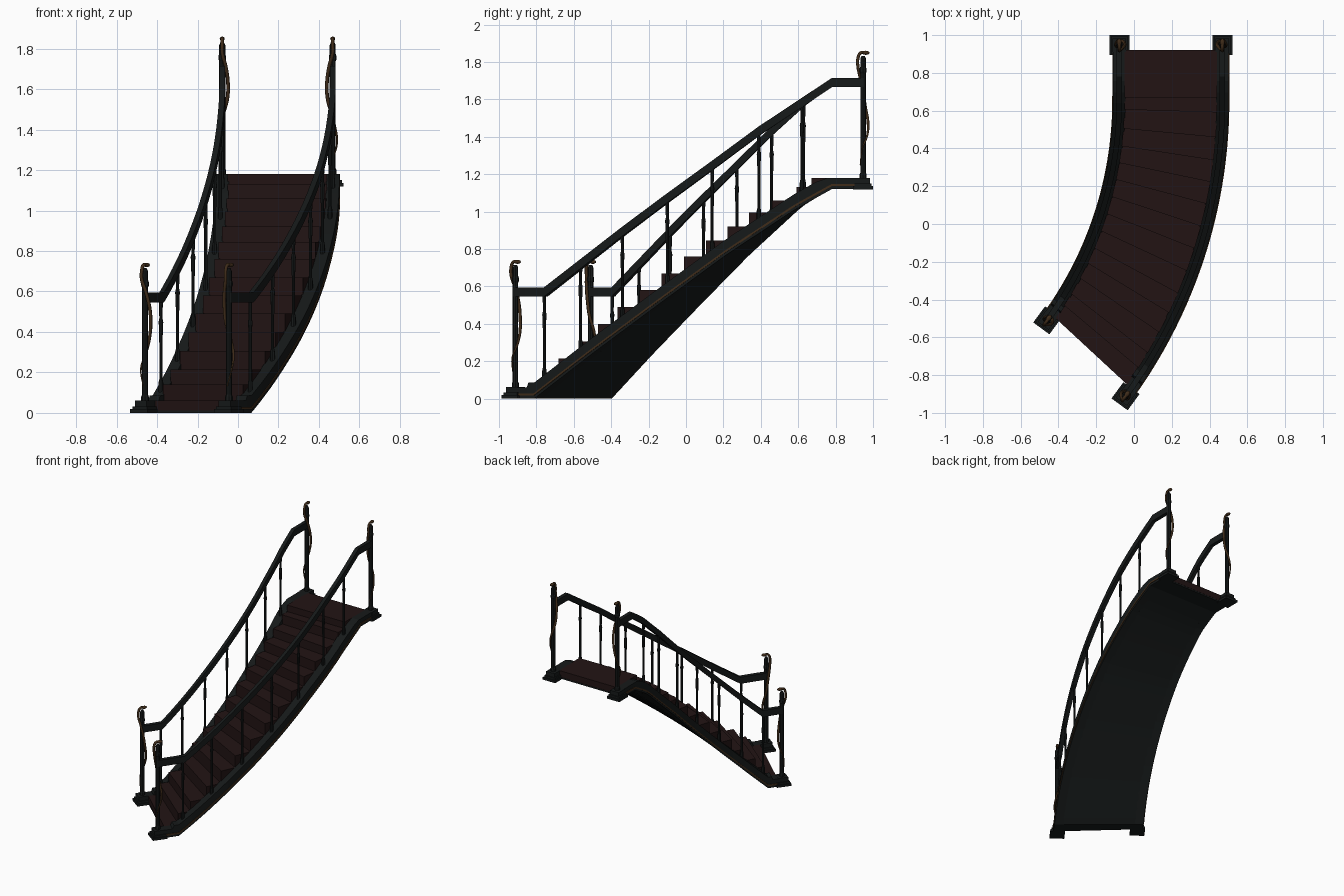
import bpy, bmesh, math
from mathutils import Vector, Matrix

if "Cube" in bpy.data.objects:
    bpy.data.objects.remove(bpy.data.objects["Cube"])

def mat(name, c):
    m = bpy.data.materials.new(name)
    m.diffuse_color = (*c, 1)
    m.use_nodes = True
    m.node_tree.nodes["Principled BSDF"].inputs["Base Color"].default_value = m.diffuse_color
    return m

BLACK = mat("black_wood", (0.008, 0.010, 0.010))
RED = mat("dark_red_wood", (0.016, 0.007, 0.007))
BROWN = mat("bronze", (0.05, 0.025, 0.01))

Y0, R_IN, R_OUT = 0.655, 1.97, 2.65      # start of the bend and its two radii
X_IN, X_OUT = -0.078, 0.468

def theta(t):
    return math.asin(max(0, (Y0 - t) / R_OUT))

def P(t, w, z):
    """t = y along the outer side, w = 0 inner side .. 1 outer side"""
    if t >= Y0:
        return Vector((X_IN + (X_OUT - X_IN) * w, t, z))
    a = theta(t)
    r, x = R_IN + (R_OUT - R_IN) * w, X_IN + (X_OUT - X_IN) * w
    return Vector((x - r * (1 - math.cos(a)), Y0 - r * math.sin(a), z))

def interp(pts, t):
    if t <= pts[0][0]:
        return pts[0][1]
    for (a, za), (b, zb) in zip(pts, pts[1:]):
        if t <= b:
            return za + (zb - za) * (t - a) / (b - a)
    return pts[-1][1]

LOW = [(-.79, 0), (-.485, .24), (-.14, .5), (.217, .765), (.59, 1.015), (.78, 1.12)]
RAIL = [(-.75, .57), (-.34, .89), (-.10, 1.07), (.14, 1.245), (.39, 1.43), (.78, 1.69)]
low = lambda t: interp(LOW, t)
rail = lambda t: interp(RAIL, t)
top = lambda t: min(low(t) + (.06 if t < -.82 else .085), 1.18)

def finish(name, bm, m, smooth=False):
    bmesh.ops.recalc_face_normals(bm, faces=bm.faces)
    me = bpy.data.meshes.new(name)
    bm.to_mesh(me)
    bm.free()
    me.materials.append(m)
    ob = bpy.data.objects.new(name, me)
    bpy.context.collection.objects.link(ob)
    if smooth:
        bpy.ops.object.select_all(action='DESELECT')
        ob.select_set(True)
        bpy.context.view_layer.objects.active = ob
        bpy.ops.object.shade_smooth_by_angle(angle=math.radians(40))
    return ob

def loft(bm, rings):
    """closed tube through rings of equal size, with end caps"""
    vs = [[bm.verts.new(p) for p in r] for r in rings]
    n = len(vs[0])
    for a, b in zip(vs, vs[1:]):
        for i in range(n):
            bm.faces.new((a[i], a[(i + 1) % n], b[(i + 1) % n], b[i]))
    bm.faces.new(vs[0])
    bm.faces.new(vs[-1])

def samples(a, b, extra=(), n=30):
    return sorted(set([a + (b - a) * i / n for i in range(n + 1)] + list(extra)))

def strip(name, ts, w0, w1, lo, hi, m):
    bm = bmesh.new()
    loft(bm, [[P(t, w0, lo(t)), P(t, w1, lo(t)), P(t, w1, hi(t)), P(t, w0, hi(t))] for t in ts])
    return finish(name, bm, m)

# stepped body with closed underside
NOSES = [(-.87, .06), (-.78, .14), (-.70, .214), (-.59, .305), (-.485, .40), (-.38, .49), (-.26, .58),
         (-.14, .67), (-.02, .76), (.10, .845), (.217, .92), (.334, .995), (.457, 1.06), (.59, 1.13), (.67, 1.18)]
END = .92
prof, prev = [], .012
for t, z in NOSES:
    prof += [(t, prev), (t, z)]
    prev = z
prof.append((END, prev))
under = [(t, low(t) + .012) for t in samples(-.87, END, [-.79, .78], 26)][::-1]
bm = bmesh.new()
loft(bm, [[P(t, .05 + .9 * k / 4, z) for t, z in prof + under[:-1]] for k in range(5)])
finish("steps", bm, RED)

# soffit sheet under the steps
strip("soffit", samples(-.87, END, [-.79, .78]), .04, .96, low, lambda t: low(t) + .011, BLACK)

# stringers, trim, handrails
for side, w, s in (("inner", 0, -1), ("outer", 1, 1)):
    ts = samples(-.89, .94, [-.82, -.79, .78])
    strip(side + "_stringer", ts, w - .06, w + .06, low, top, BLACK)
    strip(side + "_trim", ts, w + s * .058, w + s * .068,
          lambda t: low(t) + .016, lambda t: low(t) + .028, BROWN)
    strip(side + "_handrail", samples(-.912, .945, [-.75, .78]), w - .026, w + .026,
          lambda t: rail(t) - .025, lambda t: rail(t) + .025, BLACK)

def lathe(bm, pos, profile, n=8):
    loft(bm, [[pos + Vector((r * math.cos(2 * math.pi * i / n), r * math.sin(2 * math.pi * i / n), z))
               for i in range(n)] for r, z in profile])

# turned balusters
for side, w in (("inner", 0), ("outer", 1)):
    bm = bmesh.new()
    for t in (-.757, -.564, -.34, -.10, .14, .39, .62):
        z0 = top(t) - .01
        h = rail(t) - z0
        lathe(bm, P(t, w, z0), [(.012, 0), (.012, .1 * h), (.008, .14 * h), (.008, .5 * h), (.010, .7 * h),
                                (.012, .74 * h), (.008, .78 * h), (.010, h)])
    finish(side + "_balusters", bm, BLACK, True)

# newel posts with stepped bases and a coiled serpent
SNAKE = [(0, -.016, .13), (-.022, -.004, .22), (-.012, .022, .29), (.006, .026, .36), (.026, .012, .44),
         (.028, 0, .52), (.016, -.016, .60), (0, -.028, .66), (0, -.028, .70), (0, -.014, .73), (0, .008, .733)]

def newel(name, t, w, z):
    M = Matrix.Translation(P(t, w, z)) @ Matrix.Rotation(-theta(t), 4, 'Z')
    bm = bmesh.new()
    for half, za, zb in ((.053, 0, .018), (.045, .018, .032), (.036, .032, .062)):
        mm = M @ Matrix.Translation((0, 0, (za + zb) / 2)) @ Matrix.Diagonal((2 * half, 2 * half, zb - za, 1))
        bmesh.ops.create_cube(bm, size=1, matrix=mm)
    lathe(bm, M.translation, [(.019, .06), (.019, .08), (.015, .09), (.015, .62), (.019, .63),
                              (.019, .645), (.015, .655), (.015, .70), (.008, .715)])
    finish(name + "_newel", bm, BLACK)
    flip = 1 if w == 0 else -1
    cu = bpy.data.curves.new(name, 'CURVE')
    cu.dimensions = '3D'
    cu.bevel_depth, cu.bevel_resolution, cu.resolution_u = .009, 1, 5
    cu.use_fill_caps = True
    sp = cu.splines.new('BEZIER')
    sp.bezier_points.add(len(SNAKE) - 1)
    for i, (bp, (x, y, zz)) in enumerate(zip(sp.bezier_points, SNAKE)):
        bp.co = M @ Vector((x * flip, y, zz))
        bp.handle_left_type = bp.handle_right_type = 'AUTO'
        bp.radius = min(1, .3 + .2 * i)
    cu.materials.append(BROWN)
    ob = bpy.data.objects.new(name + "_serpent", cu)
    bpy.context.collection.objects.link(ob)
    bpy.ops.object.select_all(action='DESELECT')
    ob.select_set(True)
    bpy.context.view_layer.objects.active = ob
    bpy.ops.object.convert(target='MESH')
    bm = bmesh.new()
    bmesh.ops.create_uvsphere(bm, u_segments=10, v_segments=6, radius=1,
                              matrix=M @ Matrix.Translation((0, .014, .731)) @ Matrix.Diagonal((.013, .021, .011, 1)))
    finish(name + "_serpent_head", bm, BROWN, True)

for side, w in (("inner", 0), ("outer", 1)):
    newel("bottom_" + side, -.912, w, 0)
    newel("top_" + side, .947, w, 1.118)
